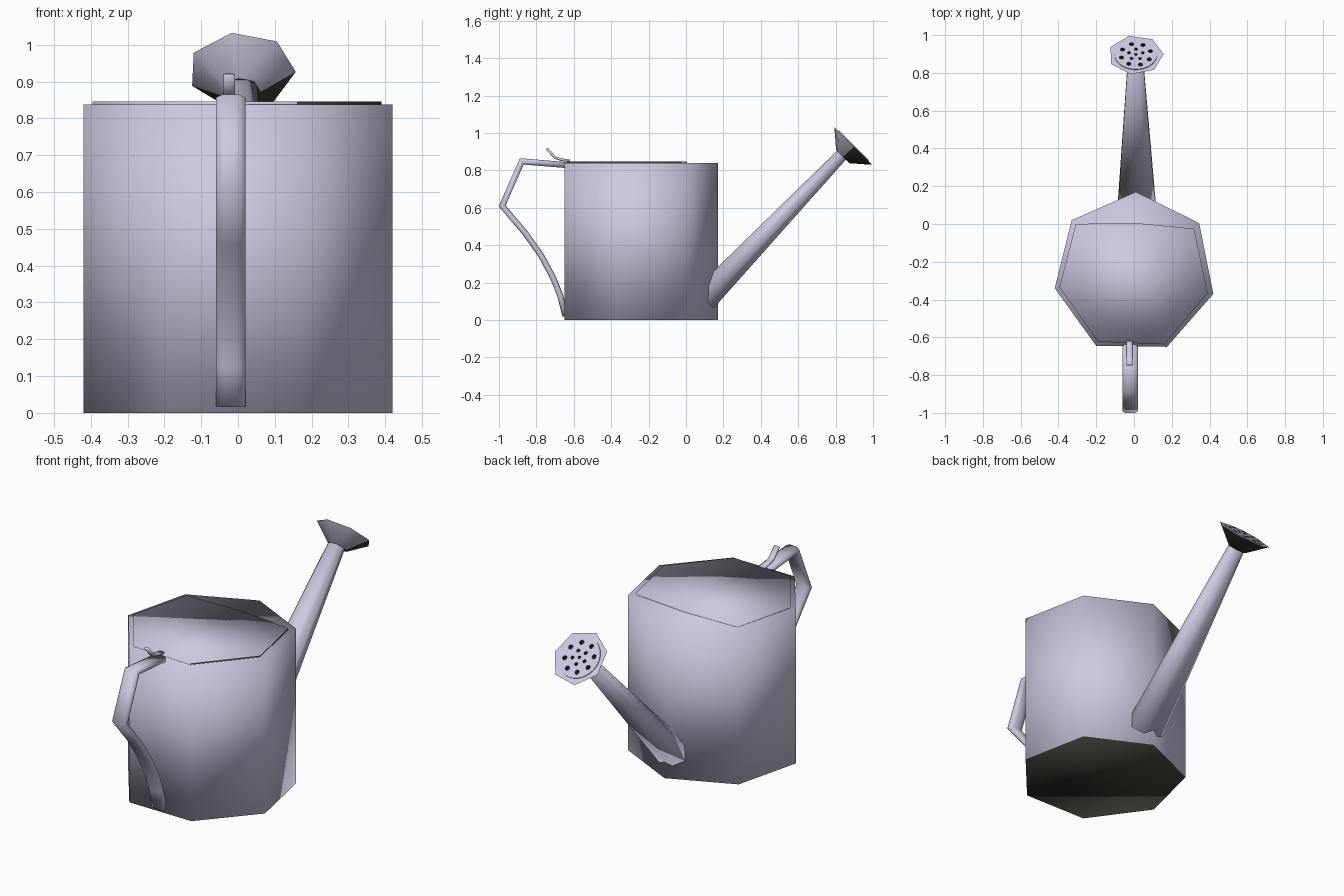
import bpy, bmesh, math
from mathutils import Vector

if "Cube" in bpy.data.objects:
    bpy.data.objects.remove(bpy.data.objects["Cube"])


def colour(name, rgb):
    m = bpy.data.materials.new(name)
    m.diffuse_color = (*rgb, 1)
    m.use_nodes = True
    m.node_tree.nodes["Principled BSDF"].inputs["Base Color"].default_value = m.diffuse_color
    return m


MATS = [colour("lavender_grey", (.61, .58, .75)),
        colour("dark_olive", (.045, .048, .035))]


def finish(name, bm, smooth=True, dark=None):
    """Make an object; faces whose normal passes the dark rule get olive."""
    bmesh.ops.recalc_face_normals(bm, faces=bm.faces)
    bm.normal_update()
    for f in bm.faces:
        f.smooth = smooth
        f.material_index = 1 if dark and dark(f.normal) else 0
    me = bpy.data.meshes.new(name)
    bm.to_mesh(me)
    bm.free()
    for m in MATS:
        me.materials.append(m)
    ob = bpy.data.objects.new(name, me)
    bpy.context.collection.objects.link(ob)
    return ob


def add_loft(bm, rings):
    """Skin a list of equal-sized point rings and cap both ends."""
    vs = [[bm.verts.new(p) for p in r] for r in rings]
    n = len(vs[0])
    for a, b in zip(vs, vs[1:]):
        for i in range(n):
            j = (i + 1) % n
            bm.faces.new((a[i], a[j], b[j], b[i]))
    bm.faces.new(vs[0][::-1])
    bm.faces.new(vs[-1])


def loft(name, rings, smooth=True, dark=None):
    bm = bmesh.new()
    add_loft(bm, rings)
    return finish(name, bm, smooth, dark)


def ring(c, v, rx, rv, n, phase=0.0):
    """Regular ring in the plane of the x axis and v."""
    X, v = Vector((1, 0, 0)), Vector(v)
    return [Vector(c) + X * rx * math.cos(phase + math.tau * i / n)
            + v * rv * math.sin(phase + math.tau * i / n) for i in range(n)]


def strap(name, path, x, half_w, half_t):
    """Sweep a rounded flat section along a (y, z) path with mitred corners."""
    pts = [Vector(p) for p in path]
    section = [(1, -.5), (1, .5), (.55, 1), (-.55, 1),
               (-1, .5), (-1, -.5), (-.55, -1), (.55, -1)]
    rings = []
    for i, p in enumerate(pts):
        d0 = (p - pts[i - 1]).normalized() if i else (pts[1] - p).normalized()
        d1 = (pts[i + 1] - p).normalized() if i < len(pts) - 1 else d0
        d = (d0 + d1).normalized()
        nrm = Vector((-d.y, d.x)) / max(d.dot(d0), 0.5)
        rings.append([(x + a * half_w, p.x + nrm.x * b * half_t,
                       p.y + nrm.y * b * half_t) for a, b in section])
    return loft(name, rings)


# Seven-sided body with a dark underside
outline = [(.01, .17), (.345, .005), (.42, -.37), (.175, -.65),
           (-.2, -.645), (-.42, -.34), (-.33, .02)]
loft("body", [[(x, y, z) for x, y in outline] for z in (0, .838)],
     dark=lambda n: n.z < -.9)

# Thin closed lid on the rear part of the top, dark along its right edge
lid = [(.318, -.025), (.39, -.365), (.16, -.637), (-.19, -.623),
       (-.395, -.335), (-.308, 0), (0, .006)]
loft("lid", [[(x, y, z) for x, y in lid] for z in (.83, .846)],
     dark=lambda n: n.x > .3 or n.z < -.9)

# Thumb tab of the lid
strap("thumb_tab", [(-.62, .85), (-.67, .858), (-.70, .868), (-.745, .917)],
      -.024, .016, .007)

# Handle at the back of the can
strap("handle", [(-.64, .828), (-.878, .848), (-.983, .61), (-.86, .465),
                 (-.775, .345), (-.71, .225), (-.672, .13), (-.645, .02)],
      -.02, .04, .016)

# Tapered spout
S = math.sqrt(.5)
down = (0, S, -S)
loft("spout", [ring((.015, .08, .095), down, .11, .078, 8, math.pi / 8),
               ring((.008, .84, .89), down, .046, .036, 8, math.pi / 8)])

# Flared rose at the spout tip, dark underneath
centre = Vector((.01, .895, .93))
axis = Vector((0, S, S))
ph = math.radians(2)
rose = loft("rose", [ring(centre - axis * .08, down, .052, .052, 7, ph),
                     ring(centre, down, .147, .147, 7, ph)], False,
            dark=lambda n: n.z < -.6)

# Round sprinkler plate on the rose
plate = loft("rose_plate", [ring(centre + axis * h, down, .112, .112, 32)
                            for h in (-.004, .005)], False)

# Sprinkler holes: an outer and an inner circle, dark inside
bm = bmesh.new()
for count, rad, size in ((8, .08, .012), (5, .038, .009), (1, 0, .008)):
    for c in ring(centre, down, rad, rad, count, .3):
        add_loft(bm, [ring(c + axis * h, down, size, size, 10)
                      for h in (-.018, .02)])
cutter = finish("hole_cutter", bm, False, dark=lambda n: True)
cutter.hide_render = True
cutter.hide_viewport = True
for ob in (rose, plate):
    m = ob.modifiers.new("holes", 'BOOLEAN')
    m.operation = 'DIFFERENCE'
    m.solver = 'EXACT'
    m.object = cutter

# Smooth the rose sides but keep its rim crisp
bpy.ops.object.select_all(action='DESELECT')
for ob in (rose, plate):
    ob.select_set(True)
bpy.context.view_layer.objects.active = rose
bpy.ops.object.shade_smooth_by_angle(angle=math.radians(50))
